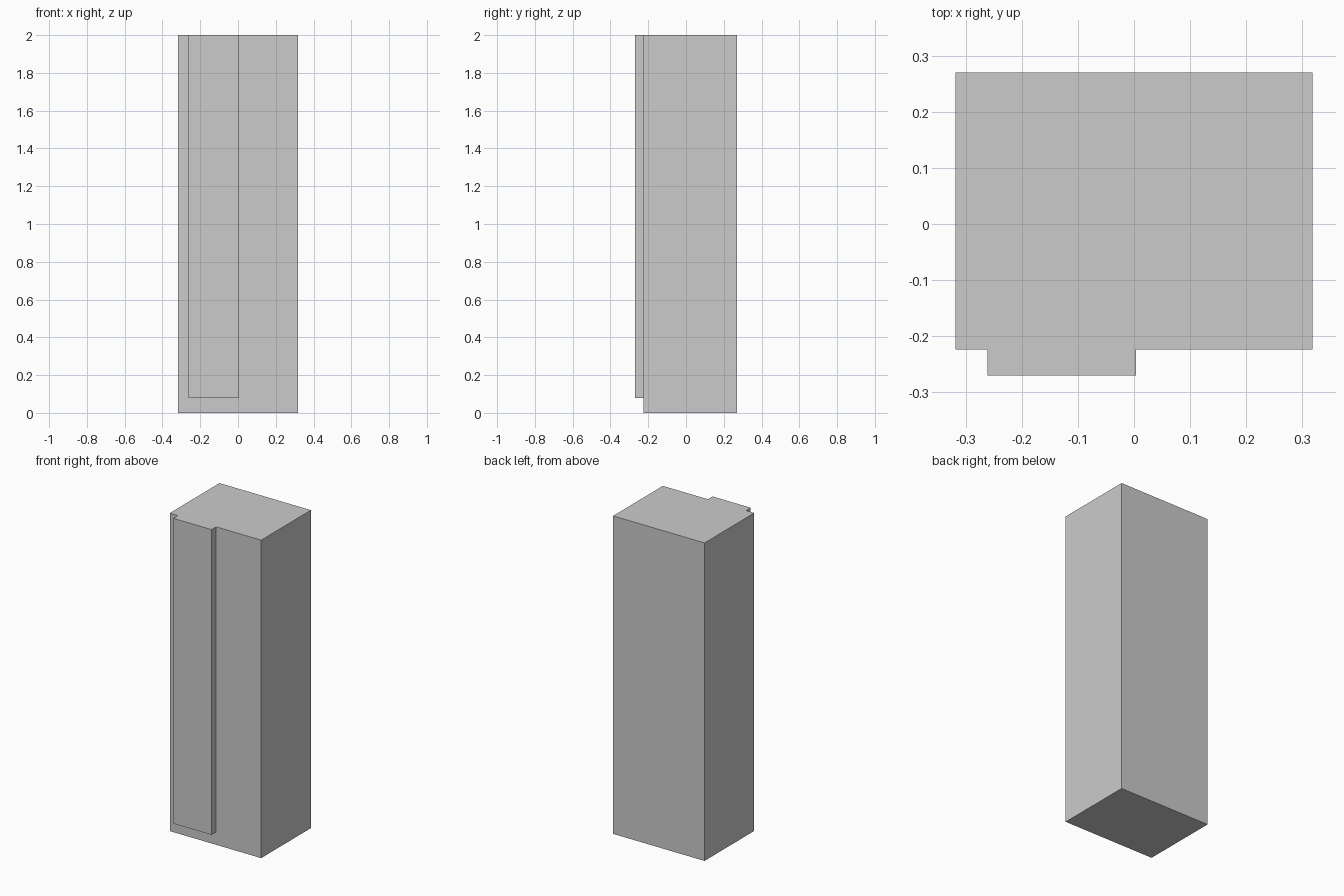
import bpy

if "Cube" in bpy.data.objects:
    bpy.data.objects.remove(bpy.data.objects["Cube"])


def box(name, lo, hi):
    """Axis-aligned box between two corners."""
    bpy.ops.mesh.primitive_cube_add(size=1)
    ob = bpy.context.object
    ob.name = ob.data.name = name
    for v in ob.data.vertices:
        v.co = [hi[i] if v.co[i] > 0 else lo[i] for i in range(3)]
    return ob


# Main tall body
body = box("cabinet_body", (-0.318, -0.224, 0), (0.318, 0.27, 2))

# Raised panel on the front, left of centre, flush with the top
panel = box("front_panel", (-0.261, -0.27, 0.08), (0.004, -0.1, 2))
panel.hide_render = True

# Merge the panel into the body so the top is one continuous face
union = body.modifiers.new("join_panel", 'BOOLEAN')
union.operation = 'UNION'
union.solver = 'EXACT'
union.object = panel
bpy.context.view_layer.objects.active = body
bpy.ops.object.modifier_apply(modifier=union.name)
bpy.data.objects.remove(panel)
